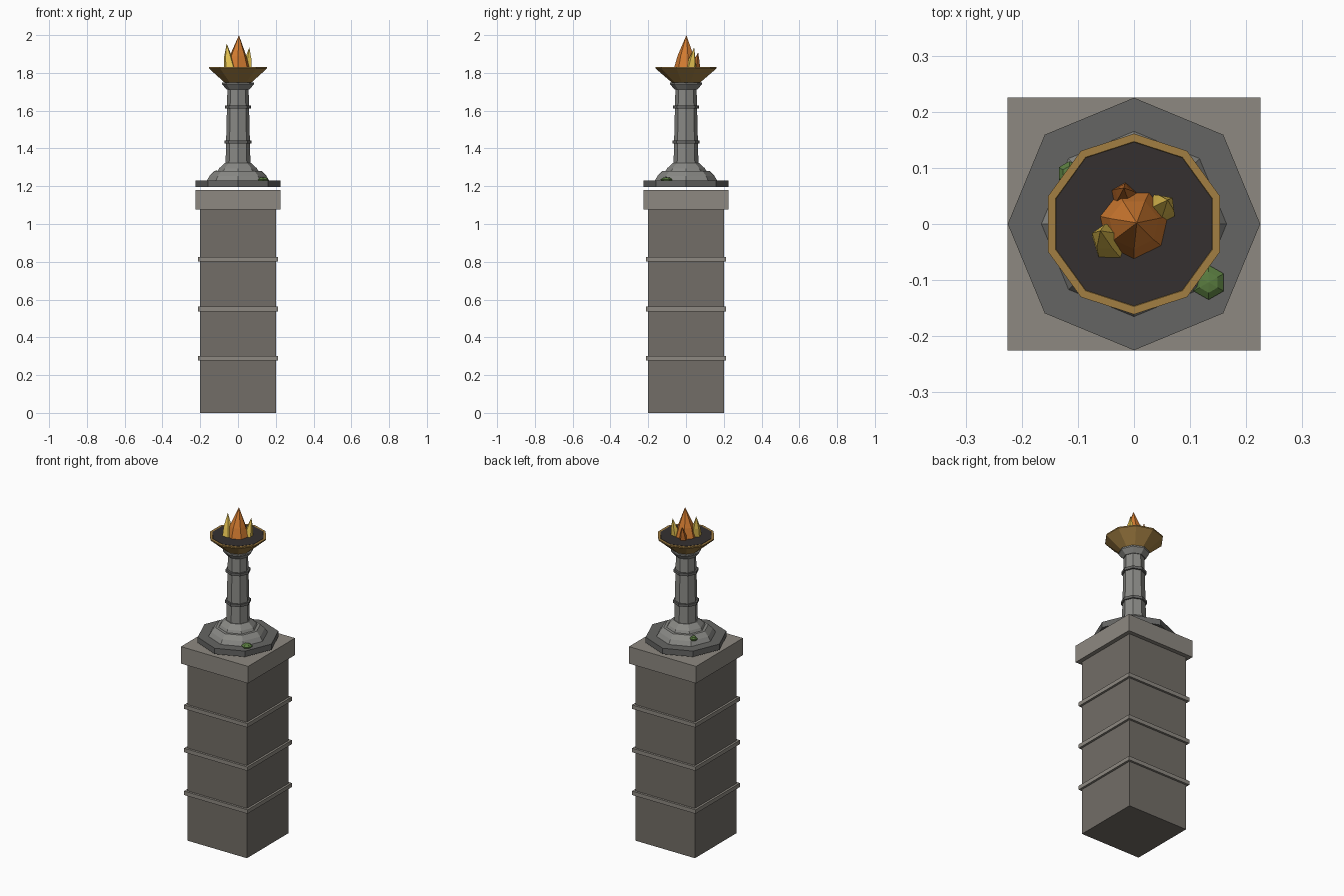
import bpy, bmesh, math
from mathutils import Vector

if "Cube" in bpy.data.objects:
    bpy.data.objects.remove(bpy.data.objects["Cube"])


def material(name, rgb):
    m = bpy.data.materials.new(name)
    m.diffuse_color = (*rgb, 1)
    m.use_nodes = True
    m.node_tree.nodes["Principled BSDF"].inputs["Base Color"].default_value = m.diffuse_color
    return m


STONE = material("pillar_stone", (0.17, 0.155, 0.135))
TRIM = material("trim_stone", (0.27, 0.25, 0.22))
DARK = material("dark_stone", (0.13, 0.13, 0.125))
GREY = material("light_stone", (0.25, 0.25, 0.235))
GOLD = material("bronze", (0.36, 0.21, 0.055))
COAL = material("coal", (0.035, 0.03, 0.03))
ORANGE = material("orange_flame", (0.65, 0.2, 0.03))
DEEP = material("deep_flame", (0.45, 0.13, 0.02))
YELLOW = material("yellow_flame", (0.75, 0.52, 0.08))
MOSS = material("moss", (0.1, 0.2, 0.05))


def finish(name, bm, mat):
    bmesh.ops.recalc_face_normals(bm, faces=bm.faces)
    mesh = bpy.data.meshes.new(name)
    bm.to_mesh(mesh)
    bm.free()
    mesh.materials.append(mat)
    ob = bpy.data.objects.new(name, mesh)
    bpy.context.collection.objects.link(ob)
    return ob


def box(name, half, z0, z1, mat):
    bm = bmesh.new()
    bmesh.ops.create_cube(bm, size=1)
    for v in bm.verts:
        v.co = Vector((v.co.x * 2 * half, v.co.y * 2 * half,
                       z0 if v.co.z < 0 else z1))
    return finish(name, bm, mat)


def loft(name, sections, sides, mat, turn=0.0):
    """Capped stack of polygons; each section is (radius, z, x, y)."""
    bm = bmesh.new()
    rings = []
    for r, z, x, y in sections:
        if r == 0:
            rings.append([bm.verts.new((x, y, z))])
            continue
        angles = [turn + 2 * math.pi * i / sides for i in range(sides)]
        rings.append([bm.verts.new((x + r * math.cos(a), y + r * math.sin(a), z))
                      for a in angles])
    for a, b in zip(rings, rings[1:]):
        for i in range(sides):
            j = (i + 1) % sides
            if len(b) == 1:
                bm.faces.new((a[i], a[j], b[0]))
            else:
                bm.faces.new((a[i], a[j], b[j], b[i]))
    bm.faces.new(rings[0])
    if len(rings[-1]) > 1:
        bm.faces.new(rings[-1])
    return finish(name, bm, mat)


def turned(name, profile, sides, mat, turn=0.0):
    return loft(name, [(r, z, 0, 0) for r, z in profile], sides, mat, turn)


# Square pillar with bands and cap
box("pillar", 0.2, 0, 1.08, STONE)
for i, z in enumerate((0.29, 0.55, 0.813)):
    box(f"pillar_band_{i + 1}", 0.213, z - 0.012, z + 0.012, TRIM)
box("pillar_cap", 0.225, 1.077, 1.18, TRIM)

# Octagonal stepped base
turned("base_step_lower", [(0.225, 1.195), (0.225, 1.23)], 8, DARK)
turned("base_step_middle", [(0.165, 1.23), (0.15, 1.255), (0.125, 1.28)], 8, GREY)
turned("base_step_upper", [(0.11, 1.277), (0.1, 1.295), (0.07, 1.322)], 8, GREY)

# Shaft, rings and capital
turned("shaft", [(0.066, 1.315), (0.056, 1.72)], 8, GREY)
for i, (z, r) in enumerate(((1.434, 0.072), (1.62, 0.069))):
    turned(f"shaft_ring_{i + 1}", [(r, z - 0.008), (r, z + 0.008)], 8, DARK)
turned("capital", [(0.06, 1.712), (0.085, 1.74), (0.085, 1.748)], 8, GREY)

# Ten-sided bowl with coal bed
turned("bowl", [(0.07, 1.745), (0.161, 1.823), (0.161, 1.83), (0.147, 1.83),
                (0.14, 1.82)], 10, GOLD, math.pi / 2)
turned("coal_bed", [(0.146, 1.82), (0.146, 1.831)], 10, COAL, math.pi / 2)

# Flames
loft("flame_main", [(0.062, 1.83, 0, 0), (0.045, 1.89, 0, 0),
                    (0, 2.0, 0.005, 0.002)], 7, ORANGE, -math.pi / 2)
loft("flame_left", [(0.033, 1.83, -0.043, -0.033), (0.024, 1.88, -0.052, -0.024),
                    (0, 1.955, -0.06, -0.012)], 5, YELLOW, 0.3)
loft("flame_right", [(0.028, 1.83, 0.048, 0.027), (0.02, 1.87, 0.054, 0.033),
                     (0, 1.935, 0.06, 0.043)], 5, YELLOW, -0.5)
loft("flame_back", [(0.024, 1.83, -0.018, 0.05), (0.017, 1.86, -0.018, 0.055),
                    (0, 1.91, -0.018, 0.064)], 5, DEEP, 0.2)

# Moss clumps
for i, (x, y, z, r) in enumerate(((0.133, -0.104, 1.23, 0.031),
                                  (-0.115, 0.09, 1.265, 0.022))):
    loft(f"moss_{i + 1}", [(r * 0.85, z - 0.004, x, y), (r, z + 0.006, x, y),
                           (r * 0.6, z + 0.015, x, y), (0, z + 0.018, x, y)],
         6, MOSS, math.pi / 6)
